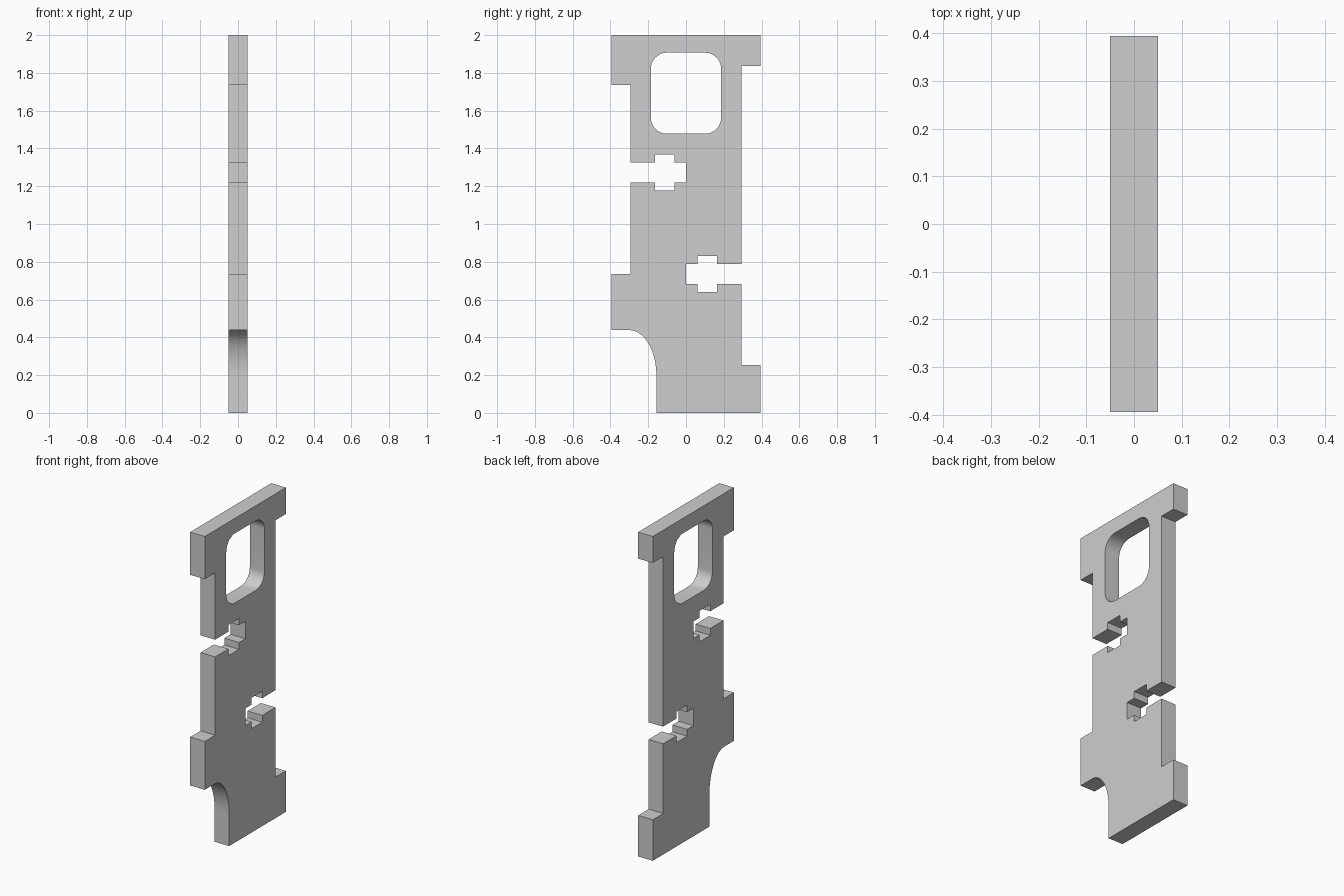
import bpy, bmesh
from math import sin, cos, pi, radians

THICK = 0.1

cube = bpy.data.objects.get("Cube")
if cube:
    bpy.data.objects.remove(cube, do_unlink=True)


def arc(cy, cz, ry, rz, start, end, steps=12):
    """Points (y, z) along an elliptical arc, angles in degrees."""
    angles = [radians(start + (end - start) * i / steps) for i in range(steps + 1)]
    return [(cy + ry * cos(a), cz + rz * sin(a)) for a in angles]


def keyed_slot(side, z):
    """Cross-shaped slot cut from one edge to the centre line, upper lip first."""
    half, key = 0.053, 0.095
    edge, outer, inner = 0.294 * side, 0.165 * side, 0.061 * side
    upper = [(edge, half), (outer, half), (outer, key),
             (inner, key), (inner, half), (0, half)]
    lower = [(y, -h) for y, h in reversed(upper)]
    return [(y, z + h) for y, h in upper + lower]


def rounded_window(y, low, high, r):
    corners = [(y - r, high - r, 0), (r - y, high - r, 90),
               (r - y, low + r, 180), (y - r, low + r, 270)]
    return [p for cy, cz, a in corners for p in arc(cy, cz, r, r, a, a + 90)]


# Outer outline, down the front edge and back up the rear edge
W, N = 0.395, 0.294
outline = [(W, 2), (-W, 2), (-W, 1.737), (-N, 1.737)]
outline += keyed_slot(-1, 1.272)
outline += [(-N, 0.736), (-W, 0.736), (-W, 0.438)]
outline += arc(-0.3, 0.2, 0.143, 0.238, 90, 0, 20)
outline += [(-0.157, 0), (W, 0), (W, 0.253), (N, 0.253)]
outline += reversed(keyed_slot(1, 0.736))
outline += [(N, 1.837), (W, 1.837)]

# Fill the profile around the window, then extrude it to thickness
bm = bmesh.new()
for loop in (outline, rounded_window(0.186, 1.478, 1.907, 0.085)):
    verts = [bm.verts.new((-THICK / 2, y, z)) for y, z in loop]
    for a, b in zip(verts, verts[1:] + verts[:1]):
        bm.edges.new((a, b))
bmesh.ops.triangle_fill(bm, use_beauty=True, edges=bm.edges[:])
result = bmesh.ops.extrude_face_region(bm, geom=bm.faces[:], use_keep_orig=True)
moved = [g for g in result["geom"] if isinstance(g, bmesh.types.BMVert)]
bmesh.ops.translate(bm, verts=moved, vec=(THICK, 0, 0))
bmesh.ops.recalc_face_normals(bm, faces=bm.faces[:])

mesh = bpy.data.meshes.new("slotted_panel")
bm.to_mesh(mesh)
bm.free()
panel = bpy.data.objects.new("slotted_panel", mesh)
bpy.context.collection.objects.link(panel)

# Plain grey finish
grey = bpy.data.materials.new("light_grey")
grey.use_nodes = True
color = (0.62, 0.62, 0.62, 1)
grey.diffuse_color = color
grey.node_tree.nodes["Principled BSDF"].inputs["Base Color"].default_value = color
mesh.materials.append(grey)

# Smooth the curved cuts, keep the flat edges sharp
bpy.ops.object.select_all(action="DESELECT")
panel.select_set(True)
bpy.context.view_layer.objects.active = panel
bpy.ops.object.shade_smooth_by_angle(angle=radians(30))
